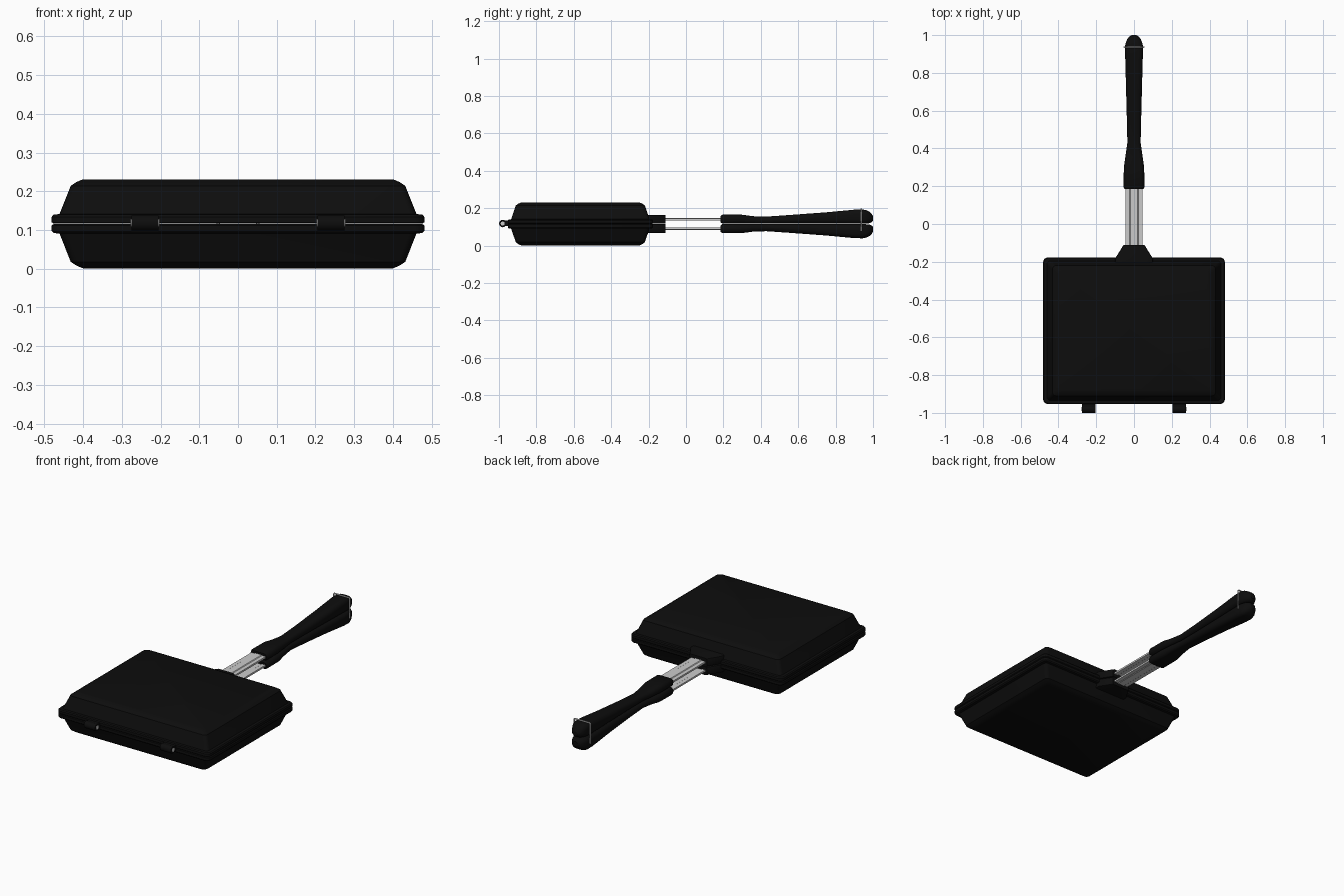
import bpy, bmesh, math
from mathutils import Vector

if "Cube" in bpy.data.objects:
    bpy.data.objects.remove(bpy.data.objects["Cube"])

MID = 0.116  # height of the seam between the two halves


def material(name, v):
    m = bpy.data.materials.new(name)
    m.diffuse_color = (v, v, v, 1)
    m.use_nodes = True
    m.node_tree.nodes["Principled BSDF"].inputs["Base Color"].default_value = m.diffuse_color
    return m


BLACK = material("black coating", 0.004)
STEEL = material("brushed steel", 0.6)


def finish(name, bm, mat, angle=30):
    bmesh.ops.recalc_face_normals(bm, faces=bm.faces)
    me = bpy.data.meshes.new(name)
    bm.to_mesh(me)
    bm.free()
    me.materials.append(mat)
    ob = bpy.data.objects.new(name, me)
    bpy.context.collection.objects.link(ob)
    bpy.ops.object.select_all(action='DESELECT')
    ob.select_set(True)
    bpy.context.view_layer.objects.active = ob
    bpy.ops.object.shade_smooth_by_angle(angle=math.radians(angle))
    return ob


def rounded_rect(hx, hy, r, seg):
    """Outline of a rectangle with rounded corners."""
    r = min(r, hx * 0.98, hy * 0.98)
    pts = []
    for k, (sx, sy) in enumerate([(1, 1), (-1, 1), (-1, -1), (1, -1)]):
        for i in range(seg + 1):
            a = math.pi / 2 * (k + i / seg)
            pts.append((sx * (hx - r) + r * math.cos(a), sy * (hy - r) + r * math.sin(a)))
    return pts


def loft(name, rings, mat, angle=30):
    bm = bmesh.new()
    loops = [[bm.verts.new(p) for p in ring] for ring in rings]
    n = len(loops[0])
    for a, b in zip(loops, loops[1:]):
        for i in range(n):
            bm.faces.new((a[i], a[(i + 1) % n], b[(i + 1) % n], b[i]))
    bm.faces.new(loops[0])
    bm.faces.new(loops[-1])
    return finish(name, bm, mat, angle)


def half_z(side, d):
    return MID + side * d


def loft_y(name, side, sections, r, seg=3):
    """Loft along y; each section is (y, half width, inner offset, outer offset)."""
    rings = []
    for y, w, lo, hi in sections:
        c, h = half_z(side, (lo + hi) / 2), (hi - lo) / 2
        rings.append([(u, y, c + v) for u, v in rounded_rect(w, h, r, seg)])
    return loft(name, rings, BLACK)


def box(name, lo, hi, mat):
    rect = [(lo[0], lo[1]), (hi[0], lo[1]), (hi[0], hi[1]), (lo[0], hi[1])]
    return loft(name, [[(x, y, z) for x, y in rect] for z in (lo[2], hi[2])], mat)


def tube(name, pts, r, mat, seg=12):
    """Round bar through a few points, each end capped."""
    cu = bpy.data.curves.new(name, 'CURVE')
    cu.dimensions = '3D'
    cu.bevel_depth, cu.bevel_resolution, cu.use_fill_caps = r, seg // 4, True
    sp = cu.splines.new('POLY')
    sp.points.add(len(pts) - 1)
    for p, co in zip(sp.points, pts):
        p.co = (*co, 1)
    cu.materials.append(mat)
    ob = bpy.data.objects.new(name, cu)
    bpy.context.collection.objects.link(ob)


# Pan halves: rim lip, sloping wall, chamfered flat face
PAN_Y = -0.565
PAN = [(0.0005, 0.476, 0.385, 0.02), (0.004, 0.481, 0.388, 0.025),
       (0.018, 0.481, 0.388, 0.025), (0.024, 0.476, 0.384, 0.022),
       (0.025, 0.461, 0.370, 0.02), (0.098, 0.432, 0.345, 0.02),
       (0.108, 0.417, 0.332, 0.02), (0.115, 0.400, 0.316, 0.02)]

# Handle grip half: collar, waist, flared grip, rounded end
GRIP = [(0.185, 0.050, 0.008, 0.043), (0.195, 0.055, 0.001, 0.049),
        (0.30, 0.054, 0.001, 0.049), (0.36, 0.045, 0.001, 0.041),
        (0.43, 0.035, 0.001, 0.039), (0.56, 0.038, 0.001, 0.048),
        (0.75, 0.043, 0.001, 0.062), (0.90, 0.047, 0.001, 0.076),
        (0.945, 0.047, 0.001, 0.077), (0.965, 0.042, 0.002, 0.073),
        (0.982, 0.034, 0.004, 0.064), (0.993, 0.024, 0.009, 0.053),
        (1.0, 0.013, 0.016, 0.042)]

# Neck bracket joining the pan to the metal strip
NECK = [(-0.25, 0.10, 0.001, 0.048), (-0.183, 0.10, 0.001, 0.048),
        (-0.125, 0.064, 0.001, 0.048), (-0.11, 0.055, 0.001, 0.048)]

for side, label in ((1, "upper"), (-1, "lower")):
    loft(label + "_pan", [[(x, y + PAN_Y, half_z(side, d))
                           for x, y in rounded_rect(hx, hy, r, 4)]
                          for d, hx, hy, r in PAN], BLACK, 25)
    loft_y(label + "_grip", side, GRIP, 0.024, 4)
    loft_y(label + "_neck", side, NECK, 0.008, 2)
    # Steel strip with a shallow raised centre
    top = [(-0.045, 0.029), (-0.023, 0.029), (-0.019, 0.032),
           (0.019, 0.032), (0.023, 0.029), (0.045, 0.029)]
    outline = top + [(x, d - 0.010) for x, d in reversed(top)]
    loft(label + "_strip", [[(x, y, half_z(side, d)) for x, d in outline]
                            for y in (-0.14, 0.21)], STEEL, 15)

# Hinges on the front edge, with a steel pin through each knuckle
for s, label in ((-1, "left"), (1, "right")):
    x0, x1 = sorted((s * 0.205, s * 0.275))
    box(label + "_hinge_arm", (x0, -0.978, 0.104), (x1, -0.93, 0.134), BLACK)
    tube(label + "_hinge_knuckle", [(x0, -0.980, 0.118), (x1, -0.980, 0.118)], 0.020, BLACK, 16)
    tube(label + "_hinge_pin", [(x0 - 0.002, -0.980, 0.118), (x1 + 0.002, -0.980, 0.118)], 0.011, STEEL)

# Wire latch clipped over the grip end
tube("latch_wire", [(-0.051, 0.937, 0.078), (-0.051, 0.937, 0.190), (-0.046, 0.937, 0.195),
                    (0.046, 0.937, 0.195), (0.051, 0.937, 0.190), (0.051, 0.937, 0.078)], 0.004, STEEL, 8)
